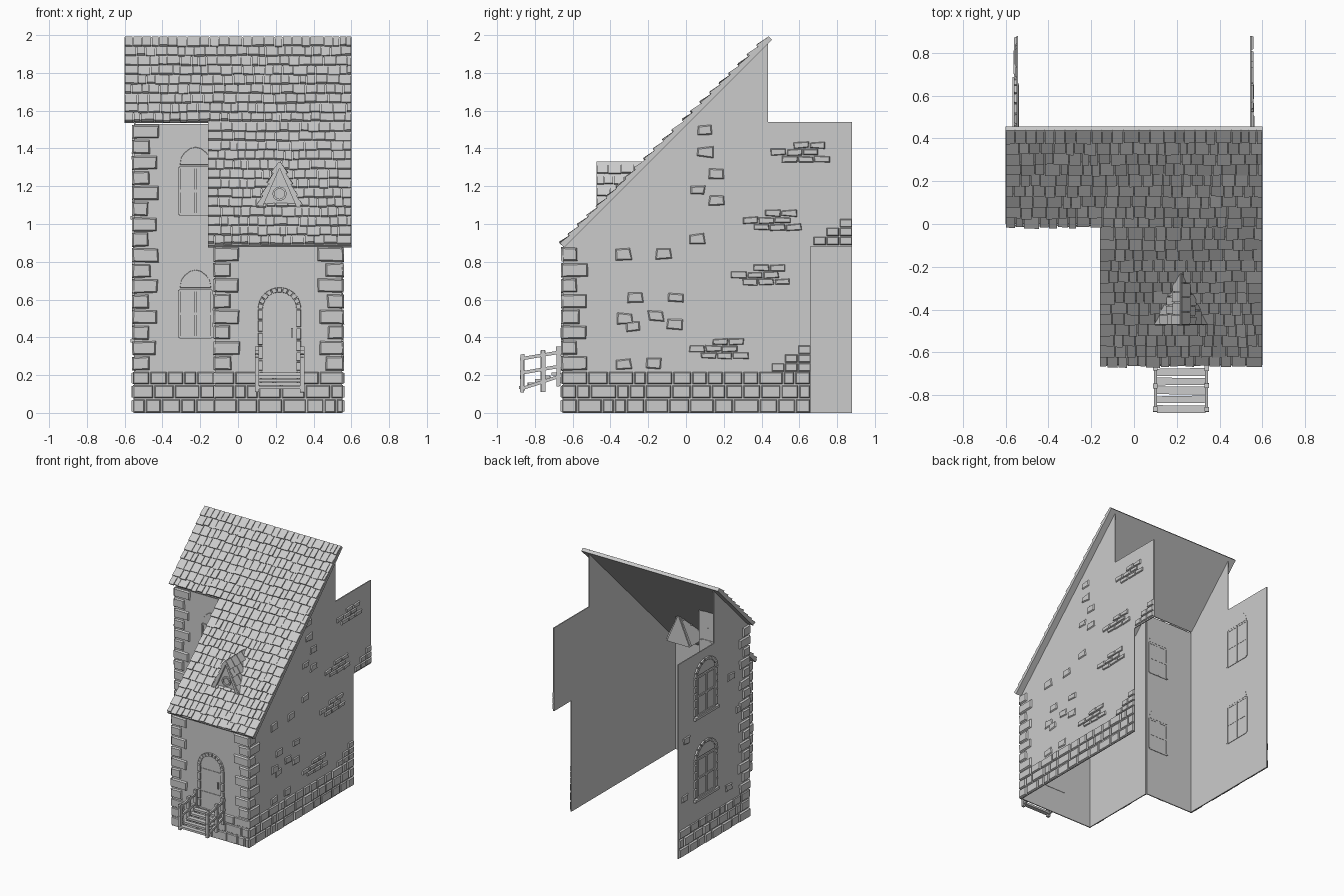
import bpy
import bmesh
import random
from math import sin, cos, pi
from mathutils import Vector

random.seed(4)
cube = bpy.data.objects.get("Cube")
if cube:
    bpy.data.objects.remove(cube)

stone = bpy.data.materials.new("grey stone")
stone.use_nodes = True
GREY = (0.6, 0.6, 0.6, 1)
stone.diffuse_color = GREY
stone.node_tree.nodes["Principled BSDF"].inputs["Base Color"].default_value = GREY


class Frame:
    """A wall or roof plane: u runs along it, v runs up it, n points outward."""

    def __init__(self, origin, u, v, n):
        self.origin = Vector(origin)
        self.u, self.v, self.n = (Vector(a).normalized() for a in (u, v, n))

    def at(self, u, v, d):
        return self.origin + self.u * u + self.v * v + self.n * d


X, Y, Z = (1, 0, 0), (0, 1, 0), (0, 0, 1)
FRONT = Frame((0, -0.65, 0), X, Z, (0, -1, 0))
WING_FRONT = Frame((0, 0, 0), X, Z, (0, -1, 0))
EAST = Frame((0.55, 0, 0), Y, Z, X)
WEST = Frame((-0.55, 0, 0), Y, Z, (-1, 0, 0))
INNER = Frame((-0.12, 0, 0), Y, Z, (-1, 0, 0))
ROOF = Frame((0, -0.66, 0.89), X, (0, 1, 1), (0, -1, 1))


def solid(bm, frame, pts, d0, d1, inset=0.0):
    """Extrude a polygon from depth d0 to d1 (one value or one per point)."""
    n = len(pts)
    tops = d1 if isinstance(d1, list) else [d1] * n
    mu = sum(p[0] for p in pts) / n
    mv = sum(p[1] for p in pts) / n

    def shrink(a, m):
        return a - max(-inset, min(inset, a - m))

    low = [bm.verts.new(frame.at(u, v, d0)) for u, v in pts]
    high = [bm.verts.new(frame.at(shrink(u, mu), shrink(v, mv), d))
            for (u, v), d in zip(pts, tops)]
    bm.faces.new(low[::-1])
    bm.faces.new(high)
    for i in range(n):
        j = (i + 1) % n
        bm.faces.new((low[i], low[j], high[j], high[i]))


def rect(u0, u1, v0, v1, jit=0.0):
    r = lambda: random.uniform(-jit, jit)
    return [(u + r(), v + r()) for u, v in ((u0, v0), (u1, v0), (u1, v1), (u0, v1))]


def finish(name, bm):
    bmesh.ops.recalc_face_normals(bm, faces=bm.faces)
    mesh = bpy.data.meshes.new(name)
    bm.to_mesh(mesh)
    bm.free()
    mesh.materials.append(stone)
    obj = bpy.data.objects.new(name, mesh)
    bpy.context.collection.objects.link(obj)
    return obj


def spans(start, end, small, big):
    """Split a length into random pieces."""
    a = start
    while a < end - 0.001:
        b = a + random.uniform(small, big)
        if end - b < small * 0.6:
            b = end
        yield a, b
        a = b


# Thin shell walls, open at the back and below
def wall(name, frame, pts):
    bm = bmesh.new()
    solid(bm, frame, pts, -0.008, 0)
    finish(name, bm)


wall("east_wall", EAST, [(-0.65, 0), (0.66, 0), (0.66, 0.88), (0.88, 0.88), (0.88, 1.54),
                         (0.435, 1.54), (0.435, 1.97), (-0.65, 0.885)])
wall("west_wall", WEST, [(0, 0), (0.88, 0), (0.88, 1.54), (0.435, 1.54), (0.435, 1.97), (0, 1.53)])
wall("front_wall", FRONT, rect(-0.12, 0.55, 0, 0.885))
wall("wing_front_wall", WING_FRONT, rect(-0.55, -0.12, 0, 1.53))
wall("inner_wall", INNER, [(-0.65, 0), (0, 0), (0, 1.53), (-0.65, 0.885)])


# Rough stone footing
def footing(name, frame, start, end):
    bm = bmesh.new()
    levels = (0, 0.075, 0.15, 0.22)
    for v0, v1 in zip(levels, levels[1:]):
        for u0, u1 in spans(start, end, 0.06, 0.14):
            solid(bm, frame, rect(u0 + 0.003, u1 - 0.003, v0 + 0.002, v1 - 0.003), -0.002,
                  random.uniform(0.006, 0.014), 0.006)
    finish(name, bm)


footing("front_footing", FRONT, -0.13, 0.56)
footing("wing_footing", WING_FRONT, -0.56, -0.12)
footing("east_footing", EAST, -0.66, 0.66)
footing("west_footing", WEST, -0.01, 0.88)
footing("inner_footing", INNER, -0.66, 0)


# Corner stones, long and short in turn on the two faces of each corner
def quoins(name, face_a, corner_a, dir_a, face_b, corner_b, top):
    bm = bmesh.new()
    count = round((top - 0.22) / 0.082)
    step = (top - 0.22) / count
    for i in range(count):
        v = 0.22 + i * step
        sizes = (0.125, 0.08) if i % 2 else (0.08, 0.125)
        for face, c, s, w in ((face_a, corner_a, dir_a, sizes[0]), (face_b, corner_b, 1, sizes[1])):
            w += random.uniform(-0.01, 0.01)
            ends = sorted((c - s * 0.01, c + s * w))
            solid(bm, face, rect(*ends, v + 0.004, v + step - 0.004, 0.003), -0.002, 0.012, 0.008)
    finish(name, bm)


quoins("east_corner_stones", FRONT, 0.55, -1, EAST, -0.65, 0.88)
quoins("middle_corner_stones", FRONT, -0.12, 1, INNER, -0.65, 0.88)
quoins("wing_corner_stones", WING_FRONT, -0.55, 1, WEST, 0, 1.53)

# Bricks showing through the plaster
bm = bmesh.new()
for u, v in ((0.57, 1.38), (0.42, 1.02), (0.36, 0.73), (0.14, 0.34)):
    for row, (shift, n) in enumerate(((-0.06, 3), (-0.12, 3), (0, 2))):
        for k in range(n):
            a = u + shift + k * 0.085
            b = v + (row - 1) * 0.037
            solid(bm, EAST, rect(a, a + 0.08, b - 0.016, b + 0.016, 0.004), 0, 0.009, 0.004)
for u, v in ((0.1, 1.5), (0.1, 1.38), (0.16, 1.27), (0.06, 1.18), (0.16, 1.12), (0.06, 0.92),
             (-0.33, 0.84), (-0.12, 0.84), (-0.27, 0.61), (-0.05, 0.61), (-0.32, 0.5),
             (-0.16, 0.51), (-0.06, 0.47), (-0.28, 0.46), (-0.17, 0.26), (-0.33, 0.26)):
    solid(bm, EAST, rect(u - 0.04, u + 0.04, v - 0.026, v + 0.026, 0.007), 0, 0.007, 0.006)
for base, edge in ((0.22, 0.66), (0.89, 0.88)):
    for i in range(3):
        for k in range(3 - i):
            a = edge - 0.07 * k
            solid(bm, EAST, rect(a - 0.065, a, base + i * 0.047, base + i * 0.047 + 0.042), 0, 0.01, 0.004)
for u, v in ((0.12, 0.9), (0.78, 0.9), (0.25, 0.33), (0.8, 0.45), (0.22, 1.2)):
    solid(bm, WEST, rect(u - 0.04, u + 0.04, v - 0.026, v + 0.026, 0.006), 0, 0.007, 0.006)
finish("exposed_bricks", bm)


# Arched surround made of wedge stones
def arch(bm, frame, cu, cv, r0, r1, n, rise=1.0, depth=0.012):
    for i in range(n):
        a, b = (pi * (i + e) / n for e in (0.06, 0.94))
        pts = [(cu + r * cos(t), cv + rise * r * sin(t))
               for r, t in ((r0, a), (r1, a), (r1, b), (r0, b))]
        solid(bm, frame, pts, -0.002, depth, 0.002)


# Windows: casing bars through the wall, panes and a low arched head
def window(name, frame, c, sill, half, surround):
    bm = bmesh.new()
    top = sill + (0.25 if not surround else 0.3)
    solid(bm, frame, rect(c - half, c + half, sill, top), -0.01, 0.003)
    for u in (c - half, c, c + half):
        solid(bm, frame, rect(u - 0.008, u + 0.008, sill, top), -0.013, 0.011)
    for v in (sill, (sill + top) / 2, top):
        solid(bm, frame, rect(c - half, c + half, v - 0.007, v + 0.007), -0.012, 0.01)
    head = [(c + half * cos(pi * i / 8), top + 0.01 + 0.1 * sin(pi * i / 8)) for i in range(9)]
    solid(bm, frame, head, -0.01, 0.006, 0.004)
    if surround:
        arch(bm, frame, c, top, half + 0.005, half + 0.035, 9, 0.85)
        for s in (-1, 1):
            for v0, v1 in spans(sill, top, 0.05, 0.08):
                ends = sorted((c + s * (half + 0.01), c + s * (half + 0.035)))
                solid(bm, frame, rect(*ends, v0 + 0.003, v1 - 0.003), -0.002, 0.011, 0.003)
        solid(bm, frame, rect(c - half - 0.04, c + half + 0.04, sill - 0.03, sill - 0.005), -0.002, 0.018, 0.003)
    finish(name, bm)


for level, sill in (("lower", 0.4), ("upper", 1.05)):
    window(level + "_wing_window", WING_FRONT, -0.225, sill, 0.085, False)
    window(level + "_west_window", WEST, 0.54, sill, 0.11, True)

# Arched plank door
bm = bmesh.new()
leaf = [(0.13, 0.2), (0.31, 0.2)] + [(0.22 + 0.09 * cos(pi * i / 10), 0.55 + 0.09 * sin(pi * i / 10))
                                     for i in range(11)]
solid(bm, FRONT, leaf, -0.011, 0.003)
solid(bm, FRONT, rect(0.28, 0.29, 0.4, 0.45), 0, 0.014)
for v in (0.34, 0.52):
    solid(bm, FRONT, rect(0.135, 0.305, v - 0.008, v + 0.008), 0, 0.007)
finish("door", bm)
bm = bmesh.new()
arch(bm, FRONT, 0.22, 0.55, 0.088, 0.115, 11)
for u in (0.105, 0.308):
    for v0, v1 in spans(0.22, 0.55, 0.05, 0.08):
        solid(bm, FRONT, rect(u, u + 0.027, v0 + 0.003, v1 - 0.003), -0.002, 0.012, 0.003)
finish("door_surround", bm)

# Roof deck and overlapping tiles, longer on the east side
ROWS, ROOT2 = 22, 2 ** 0.5
STEP = 1.1 * ROOT2 / ROWS
bm = bmesh.new()
solid(bm, ROOF, rect(-0.16, 0.6, 0, STEP * ROWS), -0.022, 0)
solid(bm, ROOF, rect(-0.6, -0.16, 0.66 * ROOT2, STEP * ROWS), -0.022, 0)
finish("roof_deck", bm)


def tile(bm, frame, u0, u1, v0, v1):
    thick = random.uniform(0.011, 0.018)
    drop = random.uniform(0, 0.01)
    solid(bm, frame, rect(u0 + 0.002, u1 - 0.002, v0 - drop, v1), -0.002,
          [thick, thick + random.uniform(-0.003, 0.003), 0.004, 0.004])


bm = bmesh.new()
for i in range(ROWS):
    for u0, u1 in spans(-0.6 if i >= 13 else -0.16, 0.6, 0.035, 0.075):
        tile(bm, ROOF, u0, u1, i * STEP + (0.008 if i in (0, 13) else 0), (i + 1) * STEP)
finish("roof_tiles", bm)

# Small gabled dormer with a round window
bm = bmesh.new()
GABLE = Frame((0.22, -0.455, 1.09), X, Z, (0, -1, 0))
solid(bm, GABLE, [(-0.1, -0.01), (0.1, -0.01), (0, 0.22)], -0.24, 0)
for s in (-1, 1):
    solid(bm, GABLE, [(s * 0.112, 0), (0, 0.24), (0, 0.205), (s * 0.09, 0)], -0.23, 0.018)
    slope = Frame((0.22 + s * 0.112, 0, 1.09), Y, (-s * 0.112, 0, 0.24), (s * 0.24, 0, 0.112))
    for i in range(4):
        v = i * 0.065
        back = 1.09 + v * 0.9 - 1.55 + 0.05
        for u0, u1 in spans(-0.473, back, 0.04, 0.07):
            tile(bm, slope, u0, u1, v + 0.006, v + 0.065)
for i in range(12):
    a, b = (2 * pi * k / 12 for k in (i, i + 1))
    solid(bm, GABLE, [(r * cos(t), 0.07 + r * sin(t)) for r, t in
                      ((0.027, a), (0.038, a), (0.038, b), (0.027, b))], 0, 0.012)
finish("dormer", bm)

# Wooden steps with railings
bm = bmesh.new()
for i in range(5):
    y, z = -0.865 + i * 0.043, 0.135 + i * 0.018
    tread = Frame((0, 0, z), X, Y, Z)
    solid(bm, tread, rect(0.105, 0.335, y - 0.017, y + 0.017, 0.003), -0.008, 0.008)
finish("step_treads", bm)
for side, x in (("west", 0.1), ("east", 0.34)):
    bm = bmesh.new()
    rail = Frame((x, 0, 0), Y, Z, X)
    for y, low, high in ((-0.867, 0.11, 0.31), (-0.757, 0.11, 0.33), (-0.675, 0.14, 0.35)):
        solid(bm, rail, rect(y - 0.011, y + 0.011, low, high, 0.002), -0.011, 0.011)
    for z0, z1 in ((0.285, 0.325), (0.21, 0.25), (0.125, 0.2)):
        solid(bm, rail, [(-0.88, z0 - 0.009), (-0.65, z1 - 0.009), (-0.65, z1 + 0.009), (-0.88, z0 + 0.009)],
              -0.007, 0.007)
    finish(side + "_step_railing", bm)
